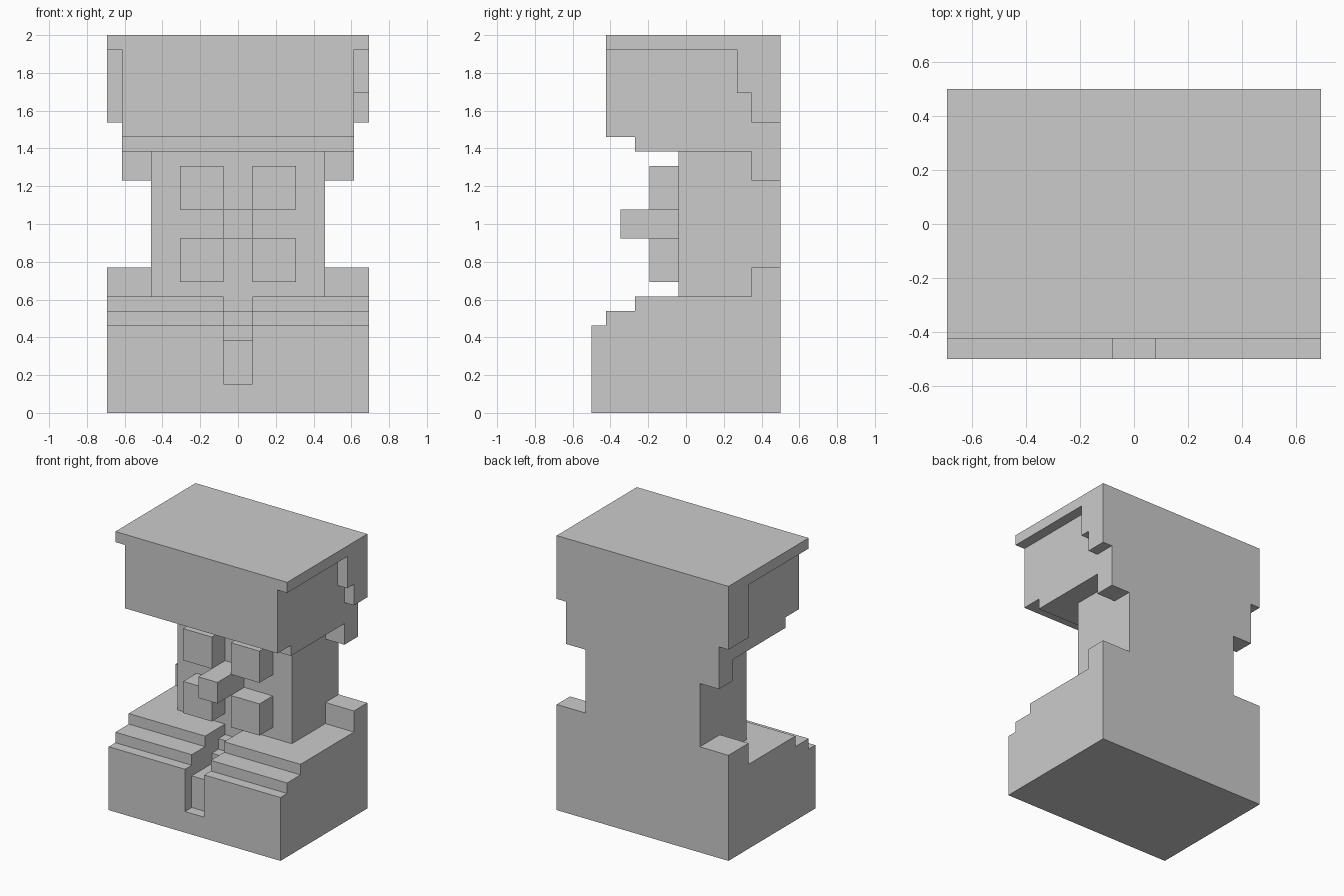
import bpy, bmesh

if "Cube" in bpy.data.objects:
    bpy.data.objects.remove(bpy.data.objects["Cube"])

U = 1 / 13  # every dimension sits on a 1/13 block grid


def slab(name, x0, x1, profile):
    """Extrude a (y, z) side profile from x0 to x1, in block units."""
    bm = bmesh.new()
    face = bm.faces.new([bm.verts.new((x0 * U, y * U, z * U)) for y, z in profile])
    ext = bmesh.ops.extrude_face_region(bm, geom=[face])
    moved = [g for g in ext["geom"] if isinstance(g, bmesh.types.BMVert)]
    bmesh.ops.translate(bm, verts=moved, vec=((x1 - x0) * U, 0, 0))
    bmesh.ops.recalc_face_normals(bm, faces=bm.faces)
    mesh = bpy.data.meshes.new(name)
    bm.to_mesh(mesh)
    bm.free()
    obj = bpy.data.objects.new(name, mesh)
    bpy.context.collection.objects.link(obj)
    return obj


def box(name, x0, x1, y0, y1, z0, z1):
    return slab(name, x0, x1, [(y0, z0), (y1, z0), (y1, z1), (y0, z1)])


# Stepped base with a stair groove cut down the middle
base = slab("base", -9, 9, [(-6.5, 0), (6.5, 0), (6.5, 8), (-3.5, 8), (-3.5, 7),
                            (-5.5, 7), (-5.5, 6), (-6.5, 6)])
groove = slab("groove_cutter", -1, 1, [(-8, 2), (-5.5, 2), (-5.5, 5), (-2.5, 5), (-2.5, 6),
                                       (-1.5, 6), (-1.5, 7), (-0.5, 7), (-0.5, 9), (-8, 9)])
groove.hide_render = True
groove.hide_viewport = True
groove.display_type = 'WIRE'
cut = base.modifiers.new("groove", 'BOOLEAN')
cut.operation = 'DIFFERENCE'
cut.solver = 'EXACT'
cut.object = groove

# Raised rear corners of the base (left one is a block deeper)
box("rear_riser_left", -9, -6, 3.5, 6.5, 8, 10)
box("rear_riser_right", 6, 9, 4.5, 6.5, 8, 10)

# Central column with front control blocks
box("column", -6, 6, -0.5, 6.5, 8, 18)
for side, x0 in (("left", -4), ("right", 1)):
    for level, z0 in (("lower", 9), ("upper", 14)):
        box(f"front_block_{level}_{side}", x0, x0 + 3, -2.5, -0.5, z0, z0 + 3)
box("front_peg", -1, 1, -4.5, -0.5, 12, 14)

# Brackets behind the column, under the head
for side, x0 in (("left", -8), ("right", 6)):
    box(f"bracket_{side}", x0, x0 + 2, 4.5, 6.5, 16, 18)

# Overhanging head with a stepped front underside, and its cap
slab("head", -8, 8, [(-3.5, 18), (6.5, 18), (6.5, 25), (-5.5, 25), (-5.5, 19), (-3.5, 19)])
box("cap", -9, 9, -5.5, 6.5, 25, 26)

# Rear flanks of the head (right one is notched)
box("head_flank_left", -9, -8, 3.5, 6.5, 20, 25)
slab("head_flank_right", 8, 9, [(4.5, 20), (6.5, 20), (6.5, 25), (3.5, 25), (3.5, 22), (4.5, 22)])
